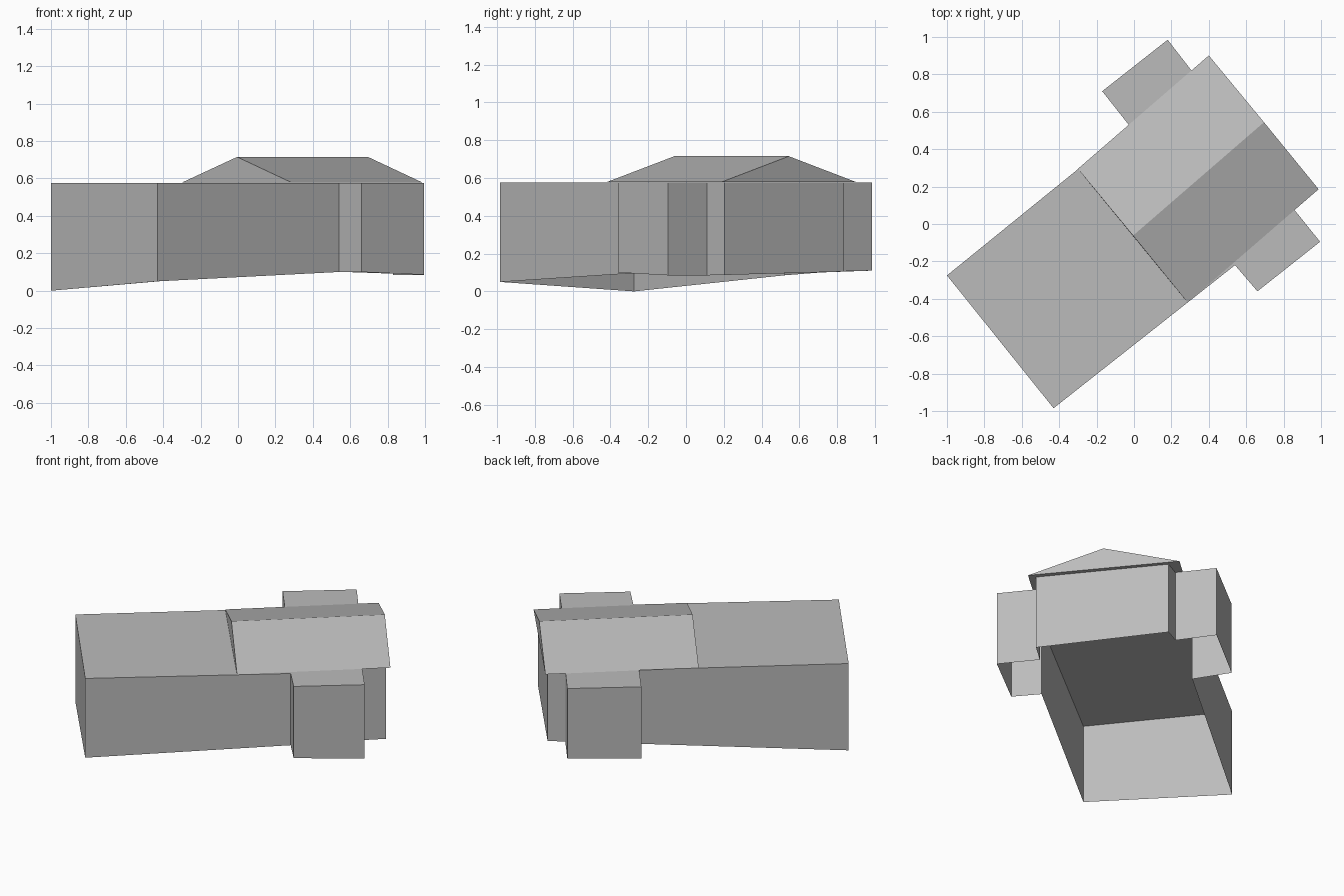
import bpy, bmesh

cube = bpy.data.objects.get("Cube")
if cube:
    bpy.data.objects.remove(cube, do_unlink=True)

grey = bpy.data.materials.new("plain grey")
grey.use_nodes = True
colour = (0.5, 0.5, 0.5, 1)
grey.diffuse_color = colour
grey.node_tree.nodes["Principled BSDF"].inputs["Base Color"].default_value = colour


def add_object(name, bm):
    mesh = bpy.data.meshes.new(name)
    bm.to_mesh(mesh)
    bm.free()
    mesh.materials.append(grey)
    obj = bpy.data.objects.new(name, mesh)
    bpy.context.collection.objects.link(obj)
    return obj


# Walls: cross-shaped footprint, counter-clockwise, each corner reaching sloping ground (x, y, ground z)
WALL_TOP = 0.575
footprint = [
    (-1.0, -0.275, 0.0), (-0.43, -0.985, 0.05),                     # flat end
    (0.54, -0.22, 0.1), (0.66, -0.36, 0.1),                         # front wing
    (0.995, -0.095, 0.085), (0.83, 0.11, 0.085),
    (0.94, 0.205, 0.087), (0.43, 0.835, 0.105),                     # gabled end
    (0.335, 0.785, 0.105), (0.18, 0.985, 0.11),                     # back wing
    (-0.17, 0.71, 0.1), (-0.02, 0.52, 0.085),
]
bm = bmesh.new()
low = [bm.verts.new(p) for p in footprint]
high = [bm.verts.new((x, y, WALL_TOP)) for x, y, z in footprint]
for i in range(len(low)):
    j = (i + 1) % len(low)
    bm.faces.new((low[i], low[j], high[j], high[i]))
bm.faces.new(high)                                                  # flat roof, floor left open
add_object("walls_and_flat_roof", bm)

# Gabled roof: triangular section swept along the ridge
EAVE, RIDGE = 0.578, 0.715
section = [(0.287, -0.42, EAVE), (-0.005, -0.062, RIDGE), (-0.3, 0.295, EAVE)]
run = (0.7, 0.606)
bm = bmesh.new()
near = [bm.verts.new(p) for p in section]
far = [bm.verts.new((x + run[0], y + run[1], z)) for x, y, z in section]
bm.faces.new(near)
bm.faces.new(far)
for i in range(3):
    j = (i + 1) % 3
    bm.faces.new((near[i], near[j], far[j], far[i]))
bmesh.ops.recalc_face_normals(bm, faces=bm.faces)
add_object("gabled_roof", bm)
